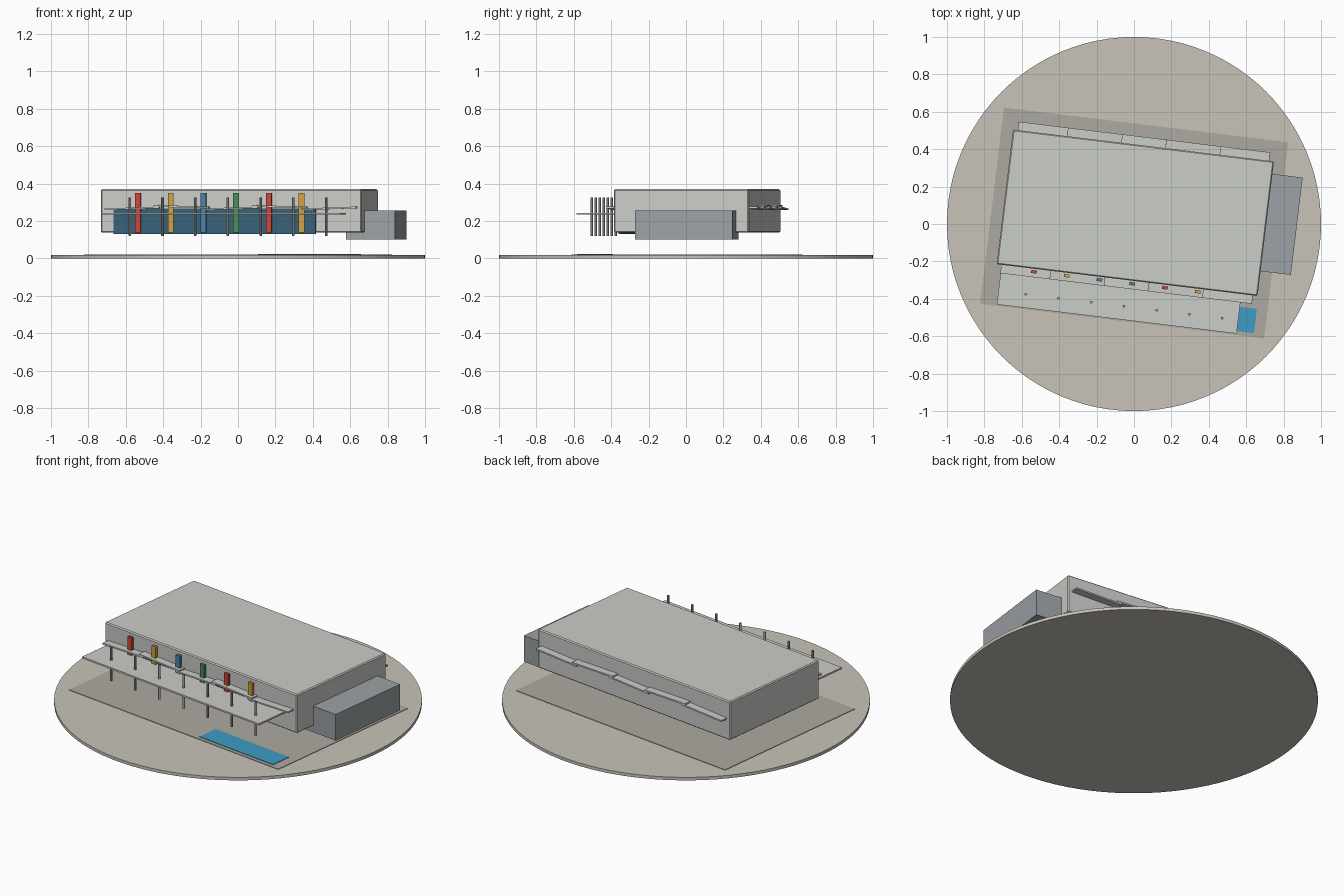
import bpy
from math import radians
from mathutils import Matrix

if "Cube" in bpy.data.objects:
    bpy.data.objects.remove(bpy.data.objects["Cube"])

# All building parts share one turned frame about the building centre
FRAME = Matrix.Translation((0.007, 0.06, 0)) @ Matrix.Rotation(radians(-6.95), 4, 'Z')


def material(name, rgb):
    m = bpy.data.materials.new(name)
    m.diffuse_color = (*rgb, 1)
    m.use_nodes = True
    m.node_tree.nodes["Principled BSDF"].inputs["Base Color"].default_value = m.diffuse_color
    return m


def box(name, x, y, z0, z1, sx, sy, mat=None, tilt=0):
    bpy.ops.mesh.primitive_cube_add(size=1)
    o = bpy.context.object
    o.name = name
    o.data.transform(Matrix.Diagonal((sx, sy, z1 - z0, 1)))
    o.matrix_world = (FRAME @ Matrix.Translation((x, y, (z0 + z1) / 2))
                      @ Matrix.Rotation(radians(tilt), 4, 'Y'))
    if mat:
        o.data.materials.append(mat)
    return o


earth = material("earth", (0.58, 0.55, 0.48))
paving = material("paving", (0.42, 0.40, 0.36))
concrete = material("concrete", (0.60, 0.61, 0.58))
slate = material("slate", (0.33, 0.36, 0.38))
glass = material("glass", (0.04, 0.12, 0.19))
water = material("water", (0.05, 0.33, 0.55))
red = material("red", (0.62, 0.06, 0.04))
yellow = material("yellow", (0.65, 0.36, 0.05))
blue = material("blue", (0.08, 0.22, 0.40))
green = material("green", (0.07, 0.27, 0.10))

# Round site disc
bpy.ops.mesh.primitive_cylinder_add(vertices=96, radius=1, depth=0.018, location=(0, 0, 0.009))
disc = bpy.context.object
disc.name = "site_disc"
disc.data.materials.append(earth)
bpy.ops.object.shade_smooth_by_angle()

# Paved plot and pool
box("paved_plot", 0, -0.055, 0.012, 0.021, 1.53, 1.057, paving)
box("pool", 0.439, -0.497, 0.015, 0.024, 0.537, 0.131, water)

# Raised main block with slightly softened edges
block = box("main_block", 0, 0, 0.138, 0.37, 1.405, 0.725, concrete)
bevel = block.modifiers.new("edge_chamfer", 'BEVEL')
bevel.width = 0.006
bevel.segments = 1

# Side wing
box("side_wing", 0.7345, 0.033, 0.10, 0.257, 0.262, 0.524, slate)

# Glazed front band
box("front_glazing", -0.088, -0.362, 0.131, 0.267, 1.088, 0.012, glass)

# Overlapping tilted floor plates that poke out at front and back
for i in range(5):
    z = 0.263 if i % 2 == 0 else 0.272
    tilt = -2 if i % 2 == 0 else 1.5
    box(f"floor_plate_{i + 1}", (i - 2) * 0.265, 0, z, z + 0.009, 0.295, 0.816, concrete, tilt)

# Coloured upright fins on the front
for i, mat in enumerate((red, yellow, blue, green, red, yellow)):
    box(f"colour_fin_{i + 1}", -0.4995 + i * 0.1763, -0.379, 0.138, 0.35, 0.03, 0.016, mat)

# Front terrace and its posts
box("terrace_deck", -0.03, -0.466, 0.234, 0.244, 1.292, 0.22, concrete)
for i in range(7):
    bpy.ops.mesh.primitive_cylinder_add(vertices=12, radius=0.007, depth=0.205)
    post = bpy.context.object
    post.name = f"terrace_post_{i + 1}"
    post.matrix_world = FRAME @ Matrix.Translation(((i - 3) * 0.1763, -0.503, 0.2225))
    post.data.materials.append(slate)
    bpy.ops.object.shade_smooth_by_angle()
